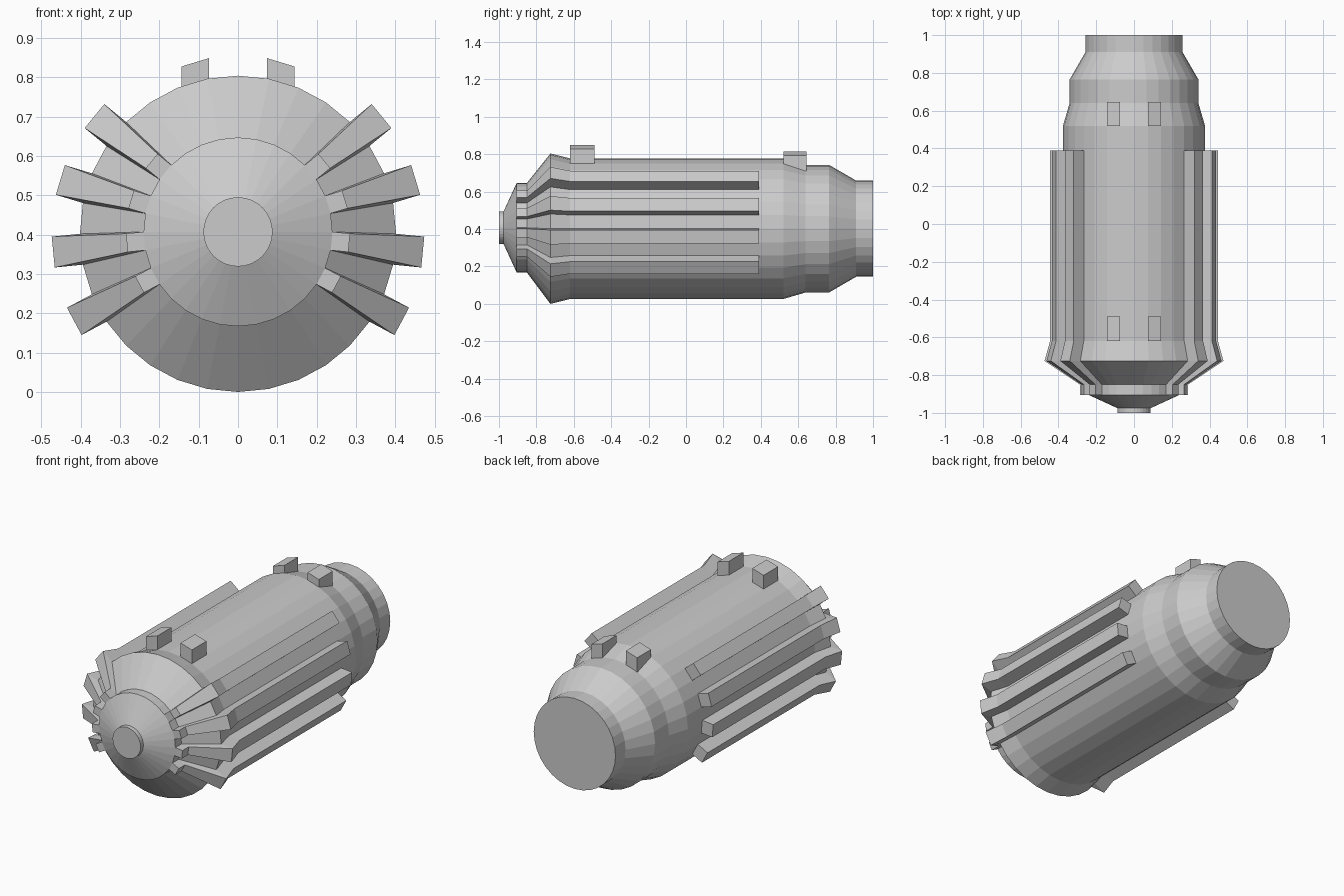
import bpy, bmesh, math

if "Cube" in bpy.data.objects:
    bpy.data.objects.remove(bpy.data.objects["Cube"])

N = 32
STEP = 2 * math.pi / N
CZ = 0.402

# y, radius, height of centre
PROFILE = [(-1.0, 0.088, 0.407), (-0.975, 0.088, 0.407), (-0.905, 0.24, 0.407),
           (-0.85, 0.24, 0.407), (-0.725, 0.402, CZ), (-0.62, 0.376, CZ),
           (0.52, 0.376, CZ), (0.64, 0.341, CZ), (0.765, 0.341, CZ),
           (0.91, 0.257, CZ), (1.0, 0.257, CZ)]


def loft(name, rings):
    """Skin a list of equal-sized point rings and cap both ends."""
    bm = bmesh.new()
    loops = [[bm.verts.new(p) for p in ring] for ring in rings]
    for a, b in zip(loops, loops[1:]):
        for i in range(len(a)):
            j = (i + 1) % len(a)
            bm.faces.new((a[i], a[j], b[j], b[i]))
    bm.faces.new(loops[0])
    bm.faces.new(loops[-1])
    bmesh.ops.recalc_face_normals(bm, faces=bm.faces[:])
    mesh = bpy.data.meshes.new(name)
    bm.to_mesh(mesh)
    bm.free()
    obj = bpy.data.objects.new(name, mesh)
    bpy.context.collection.objects.link(obj)
    return obj


# Turned body
loft("body", [[(r * math.sin(k * STEP), y, c + r * math.cos(k * STEP)) for k in range(N)]
              for y, r, c in PROFILE])

# Side fins: one body facet each, raised outward and following the profile
FIN = [(-0.905, 0.24, 0.284, 0.407), (-0.85, 0.24, 0.284, 0.407),
       (-0.725, 0.402, 0.472, CZ), (-0.62, 0.376, 0.443, CZ), (0.39, 0.376, 0.443, CZ)]
for side, label in ((1, "right"), (-1, "left")):
    for n, k in enumerate((3.5, 1.5, -0.5, -2.5)):
        ca, sa = math.cos(k * STEP), math.sin(k * STEP)
        rings = []
        for y, r, tip, c in FIN:
            half = r * math.sin(STEP / 2)
            base = r * math.cos(STEP / 2) - 0.012
            rings.append([(side * (d * ca - w * sa), y, c + d * sa + w * ca)
                          for d, w in ((base, -half), (tip, -half), (tip, half), (base, half))])
        loft(f"fin_{label}_{n + 1}", rings)

# Top mounting lugs: start y, end y, rise above facet
X1, X2 = 0.376 * math.sin(STEP), 0.376 * math.sin(2 * STEP)
Z1, Z2 = CZ + 0.376 * math.cos(STEP), CZ + 0.376 * math.cos(2 * STEP)
for name, y0, y1, rise, drop in (("front_lug", -0.62, -0.49, 0.078, 0.01),
                                 ("rear_lug", 0.52, 0.645, 0.043, 0.05)):
    for side, label in ((1, "right"), (-1, "left")):
        loft(f"{name}_{label}", [[(side * X1, y, Z1 - drop), (side * X2, y, Z2 - drop),
                                  (side * X2, y, Z2 + rise), (side * X1, y, Z1 + rise)]
                                 for y in (y0, y1)])
